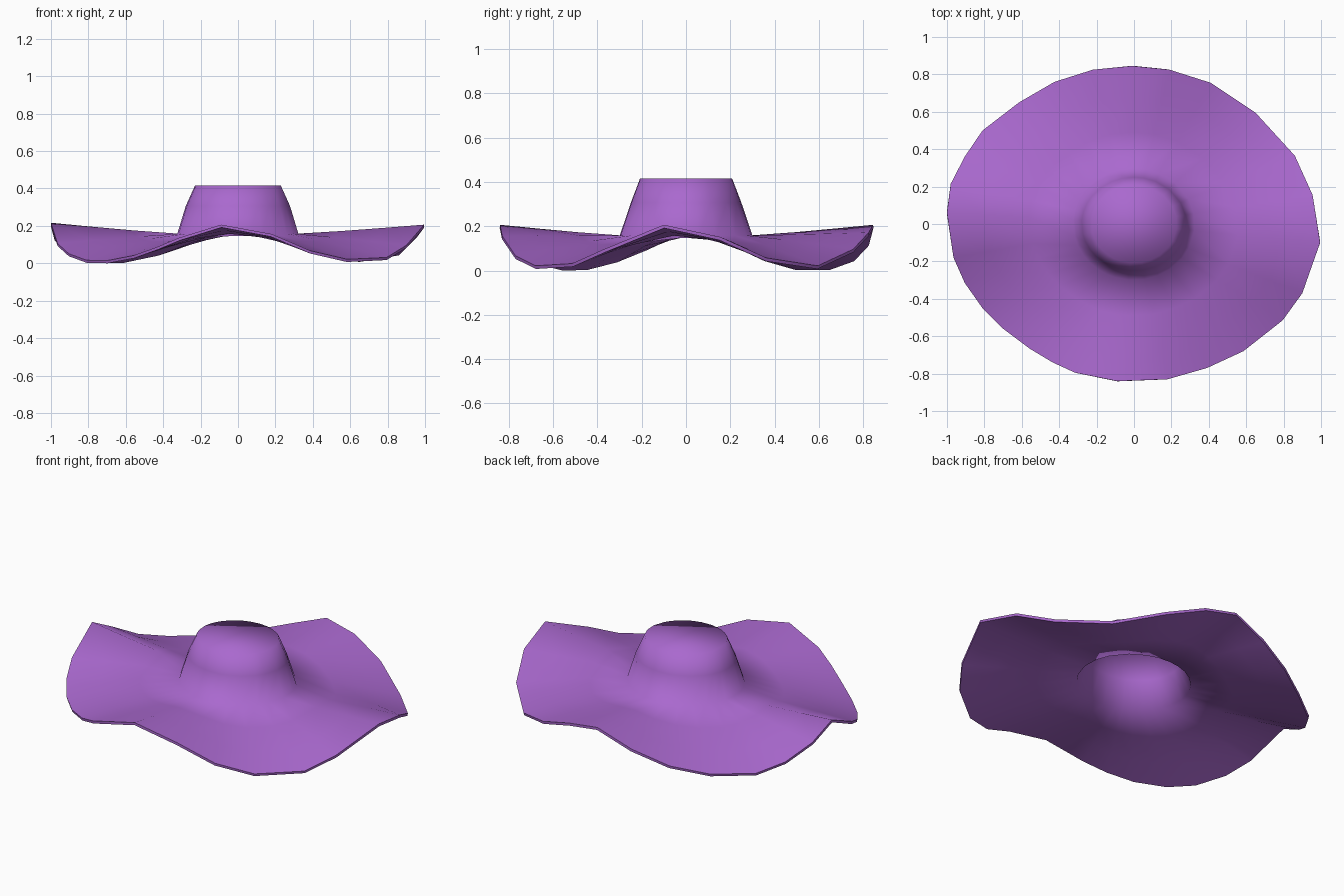
import bpy, bmesh, math

if "Cube" in bpy.data.objects:
    bpy.data.objects.remove(bpy.data.objects["Cube"])

# Brim outline, clockwise from the back: x, y, height of the upper surface
EDGE = [
    (-.01, .845, .21), (.19, .825, .175), (.41, .755, .10), (.65, .595, .025),
    (.86, .365, .06), (.955, .155, .155), (.995, -.10, .21), (.90, -.37, .10),
    (.795, -.515, .035), (.585, -.68, .025), (.39, -.77, .07), (.18, -.83, .16),
    (-.09, -.84, .21), (-.315, -.795, .14), (-.435, -.74, .09), (-.56, -.665, .045),
    (-.70, -.56, .018), (-.81, -.45, .02), (-.905, -.315, .055), (-.965, -.18, .11),
    (-1.0, .06, .22), (-.98, .215, .14), (-.905, .36, .06), (-.81, .50, .02),
    (-.615, .65, .02), (-.425, .76, .06), (-.22, .825, .13)][::-1]
N = len(EDGE)
ANGLES = [math.atan2(y / .845, x) for x, y, z in EDGE]


def ellipse(rx, ry, z):
    return [(rx * math.cos(a), ry * math.sin(a), z) for a in ANGLES]


def blend(a, b, t, power=1.15):
    """Ring between a (t=0) and b (t=1); height follows a slight curve."""
    return [(p[0] + (q[0] - p[0]) * t, p[1] + (q[1] - p[1]) * t,
             p[2] + (q[2] - p[2]) * t ** power) for p, q in zip(a, b)]


# Rings from the brim edge inwards, then up the crown
base = ellipse(.325, .30, .162)
rings = [blend(base, EDGE, t) for t in (1, .7, .35)]
rings += [base, ellipse(.28, .25, .31), ellipse(.23, .208, .42)]

bm = bmesh.new()
loops = [[bm.verts.new(p) for p in ring] for ring in rings]
for outer, inner in zip(loops, loops[1:]):
    for i in range(N):
        j = (i + 1) % N
        bm.faces.new((outer[i], outer[j], inner[j], inner[i]))
bm.faces.new(loops[-1])  # flat crown top

mesh = bpy.data.meshes.new("hat")
bm.to_mesh(mesh)
bm.free()
hat = bpy.data.objects.new("hat", mesh)
bpy.context.collection.objects.link(hat)

# Purple felt
felt = bpy.data.materials.new("purple_felt")
felt.diffuse_color = (.40, .14, .62, 1)
felt.use_nodes = True
felt.node_tree.nodes["Principled BSDF"].inputs["Base Color"].default_value = felt.diffuse_color
mesh.materials.append(felt)

# Thin shell, soft shading across the crown, crisp brim edge
shell = hat.modifiers.new("thickness", "SOLIDIFY")
shell.thickness = .015
shell.offset = -1
bpy.context.view_layer.objects.active = hat
hat.select_set(True)
bpy.ops.object.modifier_apply(modifier=shell.name)
low = min(v.co.z for v in hat.data.vertices)
for v in hat.data.vertices:
    v.co.z -= low
bpy.ops.object.shade_smooth_by_angle(angle=math.radians(80))
